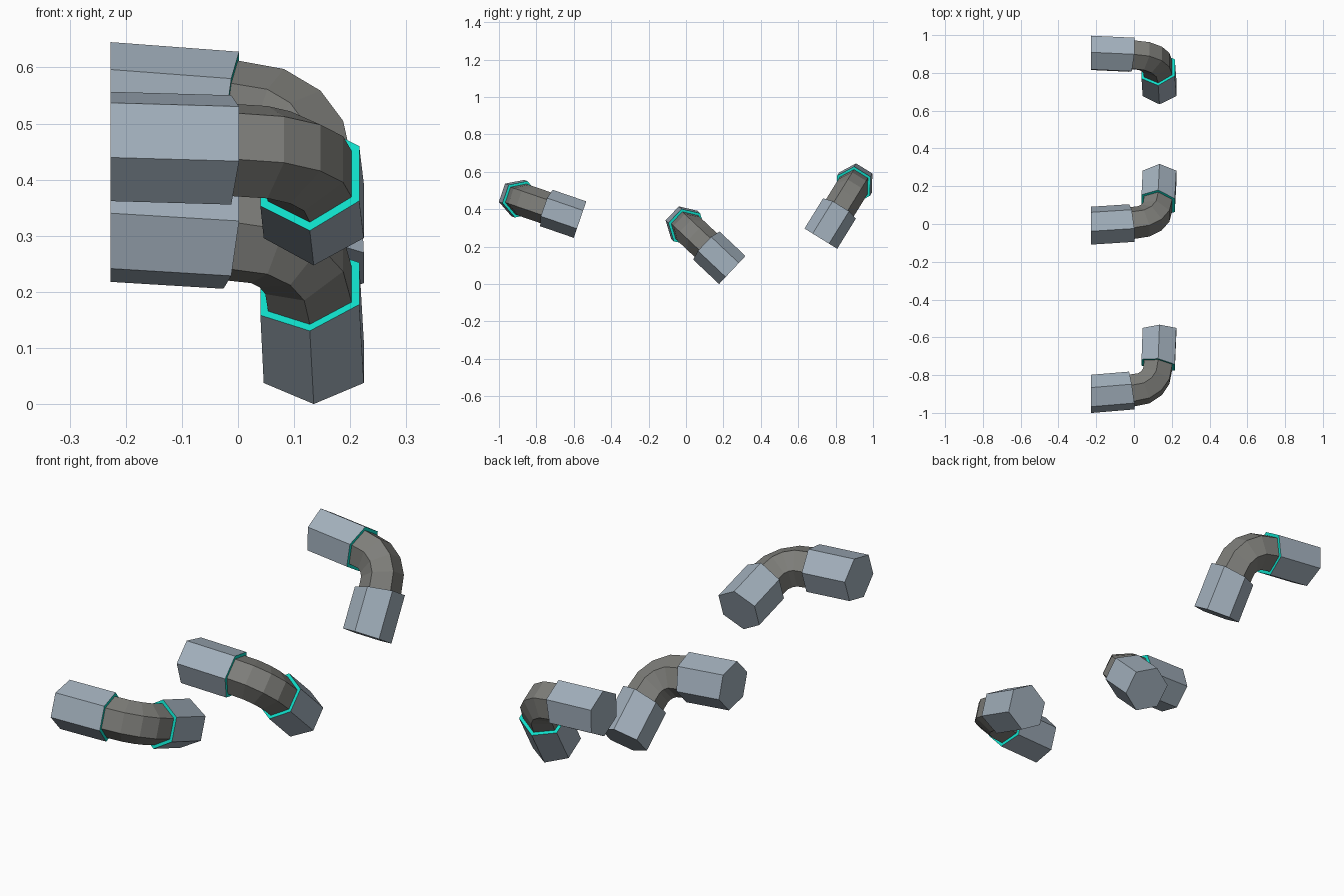
import bpy, bmesh, math
from mathutils import Vector

if "Cube" in bpy.data.objects:
    bpy.data.objects.remove(bpy.data.objects["Cube"])


def material(name, rgb):
    m = bpy.data.materials.new(name)
    m.diffuse_color = (*rgb, 1)
    m.use_nodes = True
    m.node_tree.nodes["Principled BSDF"].inputs["Base Color"].default_value = m.diffuse_color
    return m


STEEL = material("blue_grey_metal", (0.36, 0.43, 0.50))
DARK = material("dark_grey_pipe", (0.21, 0.21, 0.195))
TEAL = material("teal_glow", (0.005, 0.72, 0.58))

# Each station: x, distance along the bend direction, tangent angle in degrees
BEND = [(-0.012, 0.0, 9), (0.0525, 0.0125, 23), (0.093, 0.041, 46),
        (0.118, 0.081, 67), (0.128, 0.143, 81)]
INLET = [(-0.227, -0.019, 0), BEND[0]]
OUTLET = [BEND[-1], (0.135, 0.333, 90)]


def hex_sweep(name, stations, radius, origin, direction, mats, rim=None):
    """Hexagonal tube lofted through the stations; rim = end with the teal cap."""
    a = math.radians(direction)
    d = Vector((0, math.cos(a), math.sin(a)))
    n = Vector((0, -math.sin(a), math.cos(a)))
    base = Vector((0, *origin))
    bm = bmesh.new()
    rings = []
    for x, u, tilt in stations:
        t = math.radians(tilt)
        across = Vector((-math.sin(t), 0, 0)) + d * math.cos(t)
        centre = base + Vector((x, 0, 0)) + d * u
        rings.append([bm.verts.new(centre + n * radius * math.cos(k * math.pi / 3)
                                   + across * radius * math.sin(k * math.pi / 3))
                      for k in range(6)])
    for r0, r1 in zip(rings, rings[1:]):
        for k in range(6):
            j = (k + 1) % 6
            bm.faces.new((r0[k], r0[j], r1[j], r1[k]))
    caps = [bm.faces.new(rings[0]), bm.faces.new(rings[-1])]
    if rim is not None:
        caps[rim].material_index = 1
    bmesh.ops.recalc_face_normals(bm, faces=bm.faces)
    mesh = bpy.data.meshes.new(name)
    bm.to_mesh(mesh)
    bm.free()
    for m in mats:
        mesh.materials.append(m)
    bpy.context.collection.objects.link(bpy.data.objects.new(name, mesh))


# Three elbows: (y, z) of the bend start and direction of the outlet in the yz plane
ELBOWS = [("back", (0.896, 0.526), -121.7),
          ("middle", (0.005, 0.3035), -43.3),
          ("front", (-0.8815, 0.453), -19.0)]

for label, origin, direction in ELBOWS:
    hex_sweep(label + "_bend", BEND, 0.087, origin, direction, [DARK])
    hex_sweep(label + "_inlet_sleeve", INLET, 0.103, origin, direction, [STEEL, TEAL], rim=1)
    hex_sweep(label + "_outlet_sleeve", OUTLET, 0.103, origin, direction, [STEEL, TEAL], rim=0)
